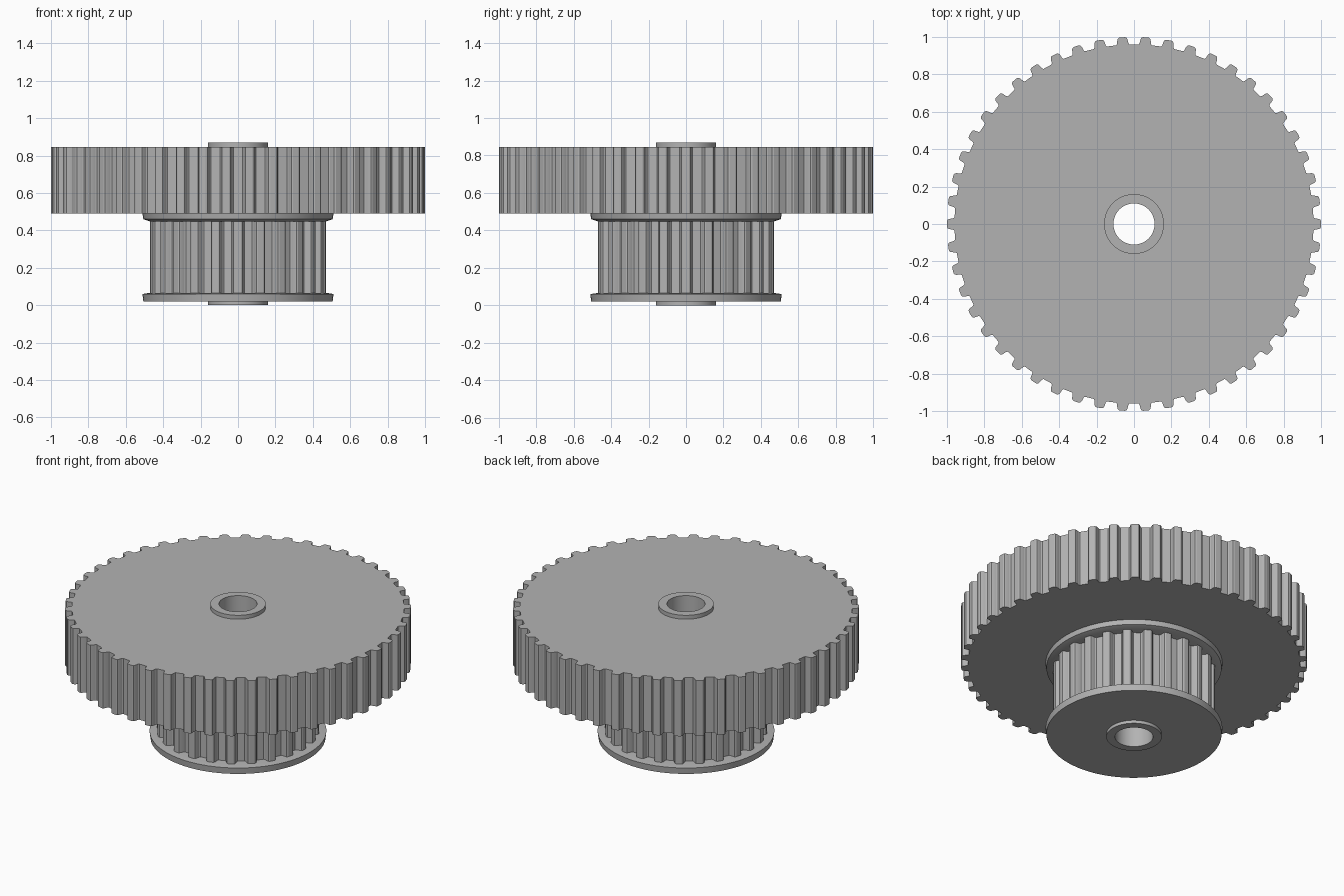
import bpy, bmesh
from math import pi, cos, sin

cube = bpy.data.objects.get("Cube")
if cube:
    bpy.data.objects.remove(cube)

BORE = 0.11
grey = bpy.data.materials.new("plain grey")
grey.use_nodes = True
grey.diffuse_color = (0.45, 0.45, 0.45, 1)
grey.node_tree.nodes["Principled BSDF"].inputs["Base Color"].default_value = (0.45, 0.45, 0.45, 1)


def finish(name, bm):
    bmesh.ops.recalc_face_normals(bm, faces=bm.faces)
    mesh = bpy.data.meshes.new(name)
    bm.to_mesh(mesh)
    bm.free()
    mesh.materials.append(grey)
    obj = bpy.data.objects.new(name, mesh)
    bpy.context.collection.objects.link(obj)
    bpy.ops.object.select_all(action="DESELECT")
    obj.select_set(True)
    bpy.context.view_layer.objects.active = obj
    bpy.ops.object.shade_smooth_by_angle(angle=pi / 7)
    return obj


def bridge(bm, loops):
    # Join consecutive closed loops of equal length, last back to first
    for a, b in zip(loops, loops[1:] + loops[:1]):
        n = len(a)
        for i in range(n):
            j = (i + 1) % n
            bm.faces.new((a[i], a[j], b[j], b[i]))


def ring(name, profile, sides=96):
    # Closed (radius, height) profile turned around the axle
    bm = bmesh.new()
    angles = [2 * pi * i / sides for i in range(sides)]
    bridge(bm, [[bm.verts.new((r * cos(a), r * sin(a), z)) for a in angles]
                for r, z in profile])
    return finish(name, bm)


def toothed_wheel(name, teeth, tip, depth, z0, z1, phase=0.0):
    # Half tooth as (sideways offset, radius): root, flank, rounded shoulder, tip
    root = tip - depth
    half = [(0.036, root), (0.031, root + 0.006), (0.027, tip - 0.012),
            (0.023, tip - 0.004), (0.015, tip)]
    tooth = [(-w, r) for w, r in half] + [(w, r) for w, r in reversed(half)]
    outline = []
    for k in range(teeth):
        for w, r in tooth:
            a = 2 * pi * (k + phase) / teeth + w / r
            outline.append((r * cos(a), r * sin(a), a))
    bm = bmesh.new()
    loops = []
    for z, inner in ((z0, True), (z0, False), (z1, False), (z1, True)):
        loops.append([bm.verts.new((BORE * cos(a), BORE * sin(a), z) if inner else (x, y, z))
                      for x, y, a in outline])
    bridge(bm, loops)
    return finish(name, bm)


# Toothed wheels
toothed_wheel("large_toothed_wheel", 50, 1.0, 0.04, 0.49, 0.845)
toothed_wheel("small_toothed_wheel", 24, 0.47, 0.04, 0.05, 0.47)

# Belt guide flanges with sloping inner faces
ring("lower_flange", [(BORE, 0.02), (0.506, 0.02), (0.511, 0.06), (0.47, 0.066), (BORE, 0.066)])
ring("upper_flange", [(BORE, 0.448), (0.47, 0.448), (0.506, 0.46), (0.511, 0.49), (BORE, 0.49)])

# Hub sleeve around the axle hole
ring("hub_sleeve", [(BORE, 0), (0.16, 0), (0.16, 0.87), (BORE, 0.87)], 64)
